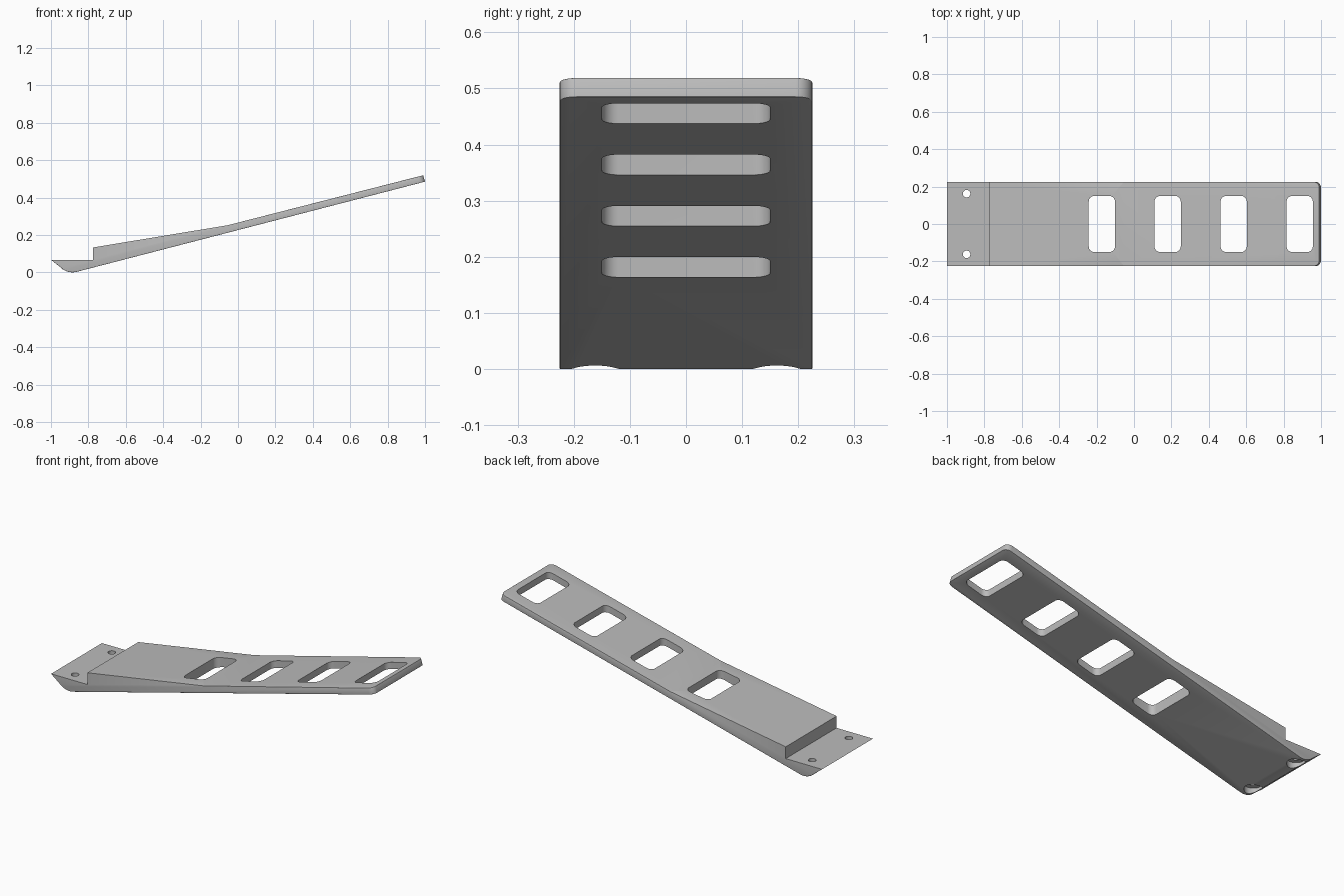
import bpy, bmesh, math
from mathutils import Vector

if "Cube" in bpy.data.objects:
    bpy.data.objects.remove(bpy.data.objects["Cube"], do_unlink=True)

HALF = 0.225
SLOPE = 0.259
TILT = math.atan(SLOPE)

grey = bpy.data.materials.new("plain grey")
grey.use_nodes = True
colour = (0.5, 0.5, 0.5, 1)
grey.diffuse_color = colour
grey.node_tree.nodes["Principled BSDF"].inputs["Base Color"].default_value = colour


def make_object(name, bm):
    bmesh.ops.recalc_face_normals(bm, faces=bm.faces)
    mesh = bpy.data.meshes.new(name)
    bm.to_mesh(mesh)
    bm.free()
    mesh.materials.append(grey)
    obj = bpy.data.objects.new(name, mesh)
    bpy.context.collection.objects.link(obj)
    return obj


def extrude(bm, points, direction):
    face = bm.faces.new([bm.verts.new(p) for p in points])
    top = bmesh.ops.extrude_face_region(bm, geom=[face])["geom"]
    bmesh.ops.translate(bm, vec=direction,
                        verts=[v for v in top if isinstance(v, bmesh.types.BMVert)])
    bmesh.ops.recalc_face_normals(bm, faces=bm.faces)


# Side profile: rounded heel, stepped ledge, long tapering blade
heel_x, heel_r = -0.885, 0.09
profile = [(-1, 0.067)]
for i in range(13):
    a = math.radians(-40) + (math.radians(40) + TILT) * i / 12
    profile.append((heel_x + heel_r * math.sin(a), heel_r - heel_r * math.cos(a)))
profile += [(1, 0.485), (0.99, 0.519), (-0.055, 0.252), (-0.775, 0.133), (-0.775, 0.067)]

bm = bmesh.new()
extrude(bm, [(x, -HALF, z) for x, z in profile], Vector((0, 2 * HALF, 0)))

# Rounded corners at the tip
corners = [e for e in bm.edges if all(v.co.x > 0.98 for v in e.verts)
           and abs(e.verts[0].co.y - e.verts[1].co.y) < 0.01]
bmesh.ops.bevel(bm, geom=corners, offset=0.03, segments=8, profile=0.5, affect="EDGES")

# Soft rim along the underside and around the thin blade
bm.normal_update()


def is_rim(edge):
    if edge.calc_face_angle(0) < math.radians(45):
        return False
    if all(v.co.x > -0.06 for v in edge.verts):
        return True
    sides = [abs(f.normal.y) > 0.9 for f in edge.link_faces]
    under = any(f.normal.z < -0.5 and abs(f.normal.y) < 0.1 for f in edge.link_faces)
    return any(sides) and under and all(v.co.x > -0.99 for v in edge.verts)


bmesh.ops.bevel(bm, geom=[e for e in bm.edges if is_rim(e)], offset=0.006,
                segments=3, profile=0.5, affect="EDGES", clamp_overlap=True)
body = make_object("ramp_body", bm)


def cut(cutter):
    mod = body.modifiers.new("cut", "BOOLEAN")
    mod.operation = "DIFFERENCE"
    mod.solver = "EXACT"
    mod.object = cutter
    bpy.context.view_layer.objects.active = body
    bpy.ops.object.modifier_apply(modifier=mod.name)
    bpy.data.objects.remove(cutter, do_unlink=True)


def cylinder(x, y, radius, low, high):
    bm = bmesh.new()
    ring = [math.tau * i / 32 for i in range(32)]
    extrude(bm, [(x + radius * math.cos(a), y + radius * math.sin(a), low) for a in ring],
            Vector((0, 0, high - low)))
    cut(make_object("hole_cutter", bm))


# Rounded rectangular windows through the blade
for x in (-0.172, 0.18, 0.533, 0.886):
    bm = bmesh.new()
    w, d, r = 0.07, 0.15, 0.03
    points = []
    for k, (sx, sy) in enumerate(((1, 1), (-1, 1), (-1, -1), (1, -1))):
        for i in range(9):
            a = math.pi / 2 * (k + i / 8)
            points.append((x + sx * (w - r) + r * math.cos(a),
                           sy * (d - r) + r * math.sin(a), -0.1))
    extrude(bm, points, Vector((0, 0, 0.9)))
    cut(make_object("window_cutter", bm))

# Screw holes with recesses underneath
for side in (-1, 1):
    cylinder(-0.895, side * 0.162, 0.02, -0.1, 0.2)
    cylinder(-0.895, side * 0.162, 0.046, -0.1, 0.035)

bpy.ops.object.select_all(action="DESELECT")
body.select_set(True)
bpy.context.view_layer.objects.active = body
bpy.ops.object.shade_smooth_by_angle(angle=math.radians(32))
